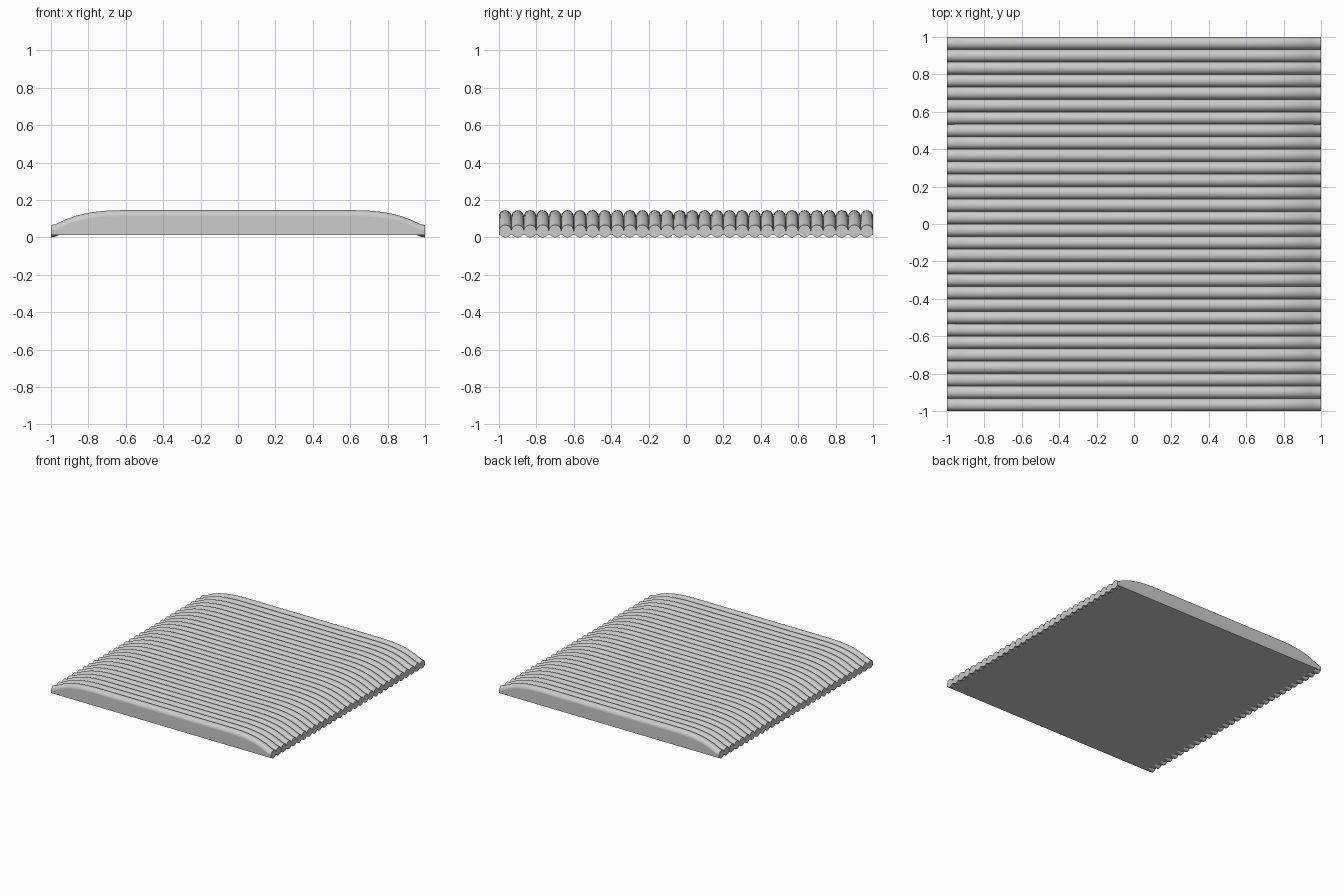
import bpy, bmesh
from math import cos, sin, pi, radians

if "Cube" in bpy.data.objects:
    bpy.data.objects.remove(bpy.data.objects["Cube"])

RIBS = 30
R = 1.0 / RIBS
SIDES = 20
# half of the rib centreline: (x, z), mirrored to the other side
HALF = [(1.0, 0.033), (0.975, 0.037), (0.95, 0.049), (0.92, 0.063), (0.89, 0.074),
        (0.86, 0.084), (0.82, 0.094), (0.78, 0.101), (0.74, 0.106),
        (0.69, 0.110), (0.62, 0.112)]
PATH = [(-x, z) for x, z in HALF] + HALF[::-1]


def finish(name, bm):
    bmesh.ops.recalc_face_normals(bm, faces=bm.faces)
    mesh = bpy.data.meshes.new(name)
    bm.to_mesh(mesh)
    bm.free()
    obj = bpy.data.objects.new(name, mesh)
    bpy.context.collection.objects.link(obj)
    bpy.ops.object.select_all(action='DESELECT')
    obj.select_set(True)
    bpy.context.view_layer.objects.active = obj
    bpy.ops.object.shade_smooth_by_angle(angle=radians(35))
    return obj


# Rounded rib swept along the path, repeated across the depth
bm = bmesh.new()
rings = [[bm.verts.new((x, R * cos(2 * pi * i / SIDES), z + R * sin(2 * pi * i / SIDES)))
          for i in range(SIDES)] for x, z in PATH]
for a, b in zip(rings, rings[1:]):
    for i in range(SIDES):
        j = (i + 1) % SIDES
        bm.faces.new((a[i], a[j], b[j], b[i]))
bm.faces.new(rings[0])
bm.faces.new(rings[-1])
ribs = finish("mat_ribs", bm)
ribs.location.y = -1 + R
array = ribs.modifiers.new("repeat", 'ARRAY')
array.count = RIBS
array.use_relative_offset = False
array.use_constant_offset = True
array.constant_offset_displace = (0, 2 * R, 0)

# Solid core under the ribs with a flat underside
bm = bmesh.new()
outline = PATH + [(1.0, 0.014), (-1.0, 0.014)]
face = bm.faces.new([bm.verts.new((x, -1, z)) for x, z in outline])
ext = bmesh.ops.extrude_face_region(bm, geom=[face])
bmesh.ops.translate(bm, vec=(0, 2, 0),
                    verts=[v for v in ext["geom"] if isinstance(v, bmesh.types.BMVert)])
finish("mat_core", bm)
